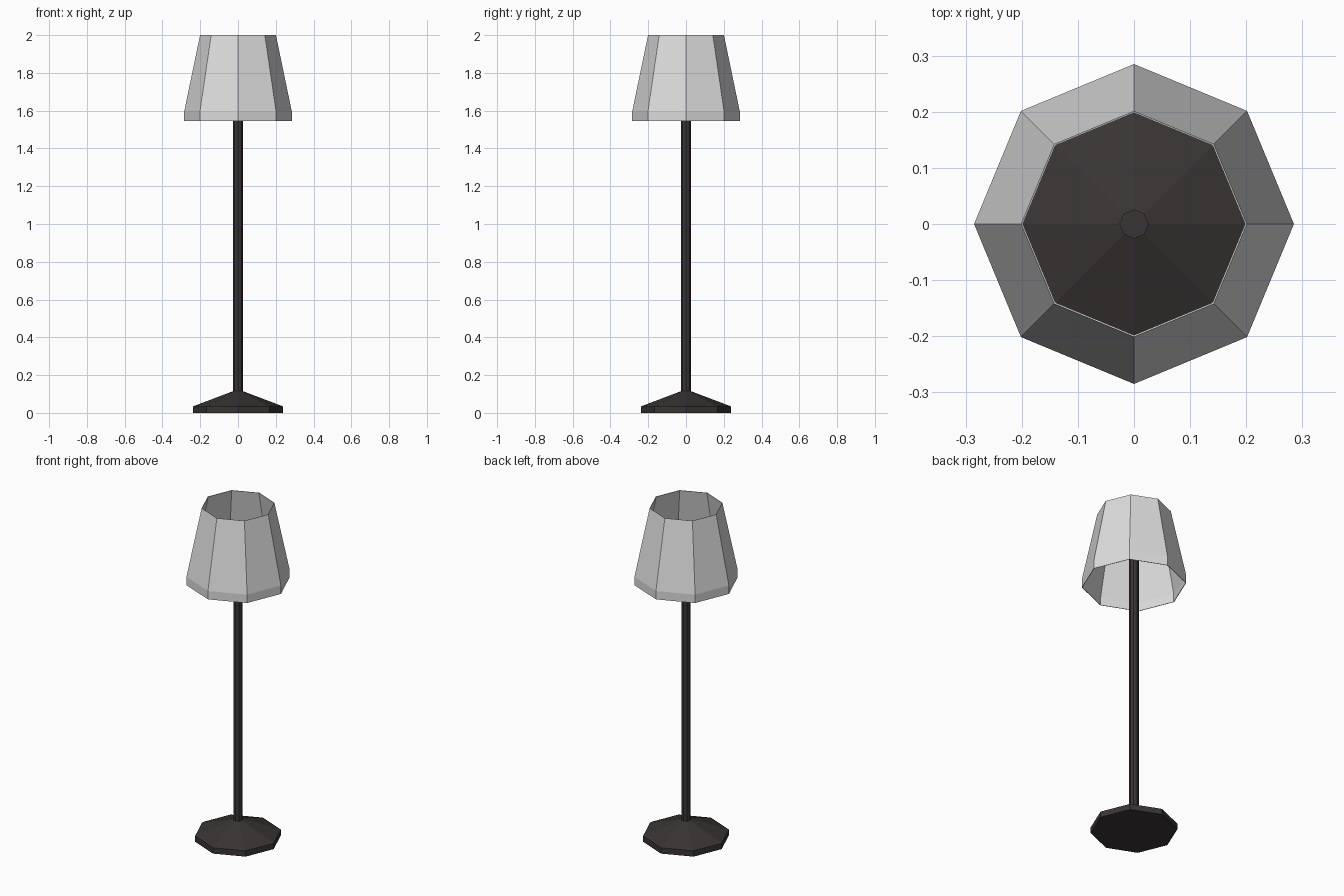
import bpy, bmesh, math

if "Cube" in bpy.data.objects:
    bpy.data.objects.remove(bpy.data.objects["Cube"])

SIDES = 8


def material(name, color):
    mat = bpy.data.materials.new(name)
    mat.diffuse_color = (*color, 1.0)
    mat.use_nodes = True
    mat.node_tree.nodes["Principled BSDF"].inputs["Base Color"].default_value = mat.diffuse_color
    return mat


def lathe(name, profile, mat, cap_bottom=False, cap_top=False):
    """Sweep (radius, z) points around z into a flat-faced octagonal part."""
    bm = bmesh.new()
    rings = []
    for r, z in profile:
        rings.append([bm.verts.new((r * math.cos(math.tau * i / SIDES),
                                    r * math.sin(math.tau * i / SIDES), z))
                      for i in range(SIDES)])
    for a, b in zip(rings, rings[1:]):
        for i in range(SIDES):
            j = (i + 1) % SIDES
            bm.faces.new((a[i], a[j], b[j], b[i]))
    if cap_bottom:
        bm.faces.new(rings[0][::-1])
    if cap_top:
        bm.faces.new(rings[-1])
    mesh = bpy.data.meshes.new(name)
    bm.to_mesh(mesh)
    bm.free()
    mesh.materials.append(mat)
    obj = bpy.data.objects.new(name, mesh)
    bpy.context.collection.objects.link(obj)
    return obj


dark = material("dark brown metal", (0.042, 0.035, 0.035))
pale = material("pale grey fabric", (0.72, 0.72, 0.72))

# Weighted foot: short vertical edge, then a slope up to the pole
lathe("base", [(0.237, 0.0), (0.237, 0.035), (0.026, 0.115)], dark,
      cap_bottom=True, cap_top=True)

# Pole, ending inside the shade
lathe("pole", [(0.026, 0.10), (0.026, 1.77)], dark, cap_top=True)

# Open shade with a vertical lower band and a thin wall
shade = lathe("shade", [(0.285, 1.545), (0.285, 1.595), (0.201, 2.0)], pale)
wall = shade.modifiers.new("thin wall", 'SOLIDIFY')
wall.thickness = 0.003
wall.offset = -1
